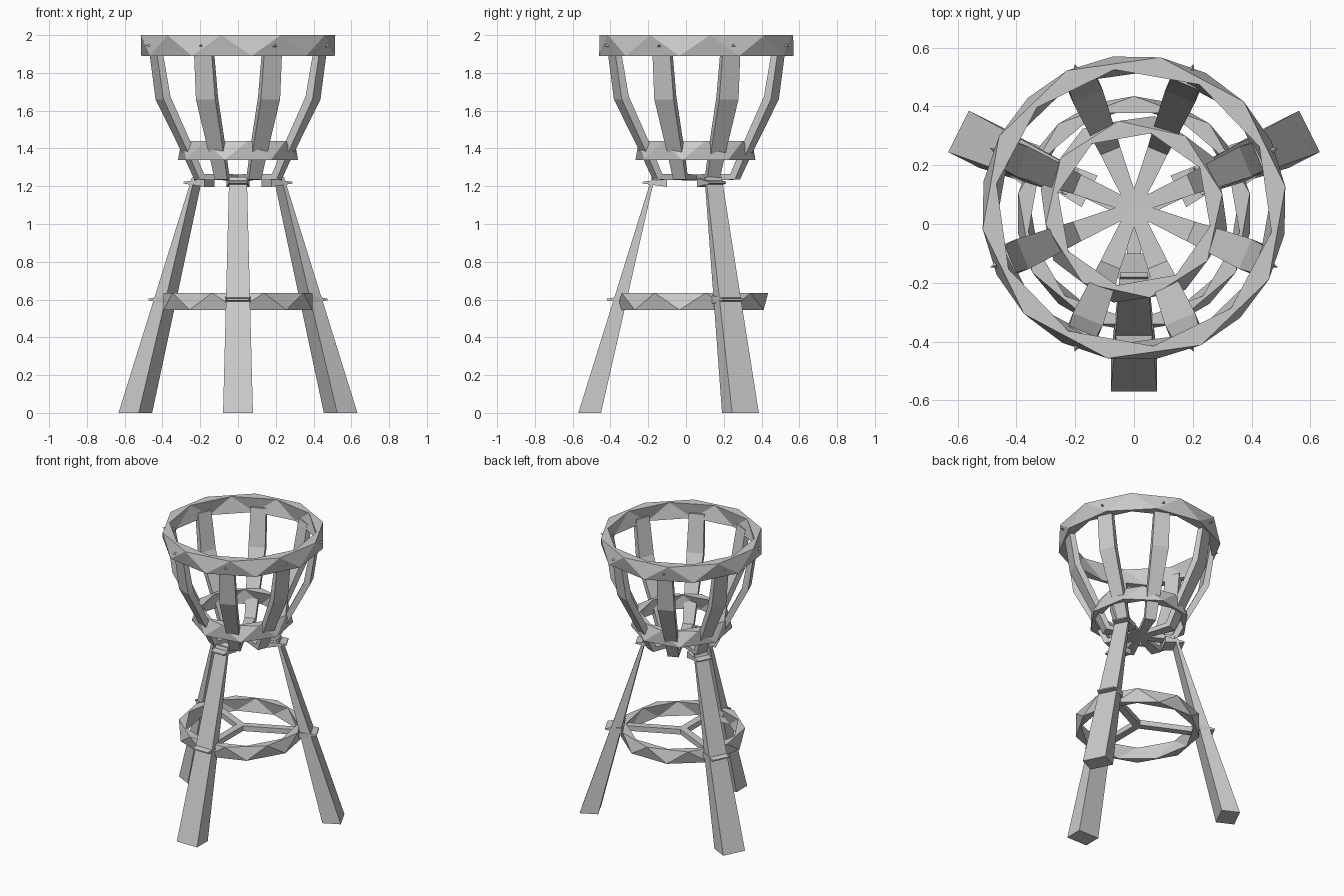
import bpy, bmesh, math
from mathutils import Vector

if "Cube" in bpy.data.objects:
    bpy.data.objects.remove(bpy.data.objects["Cube"])

CY = 0.055  # y of the basket axis


def make(name, verts, faces):
    me = bpy.data.meshes.new(name)
    me.from_pydata(verts, [], faces)
    bm = bmesh.new()
    bm.from_mesh(me)
    bmesh.ops.recalc_face_normals(bm, faces=bm.faces)
    bm.to_mesh(me)
    bm.free()
    ob = bpy.data.objects.new(name, me)
    bpy.context.collection.objects.link(ob)
    return ob


def sweep(name, sections):
    """Join a run of four-point sections into a closed bar."""
    verts = [p for s in sections for p in s]
    faces = [(0, 1, 2, 3), tuple(len(verts) - 4 + k for k in range(4))]
    for i in range(len(sections) - 1):
        a, b = 4 * i, 4 * i + 4
        faces += [(a + k, a + (k + 1) % 4, b + (k + 1) % 4, b + k) for k in range(4)]
    return make(name, verts, faces)


def frame(deg):
    a = math.radians(deg)
    return Vector((math.cos(a), math.sin(a), 0)), Vector((-math.sin(a), math.cos(a), 0))


def band(name, n, cy, z0, z1, r_bot, r_top, thick, turn=0):
    """Faceted hoop whose four edge loops are staggered by half a step."""
    loops = [(r_top, z1, 0), (r_bot, z0, .5), (r_bot - thick, z0, 0), (r_top - thick, z1, .5)]
    verts = []
    for r, z, off in loops:
        for i in range(n):
            d, _ = frame(turn + 360 * (i + off) / n)
            verts.append(d * r + Vector((0, cy, z)))
    faces = []
    for k in range(4):
        a, b = k * n, (k + 1) % 4 * n
        for i in range(n):
            j = (i + 1) % n
            if k % 2 == 0:
                faces += [(a + i, b + i, a + j), (a + j, b + i, b + j)]
            else:
                faces += [(a + i, b + i, b + j), (a + i, b + j, a + j)]
    return make(name, verts, faces)


def bar_section(c, d, t, r0, r1, w, z0, z1):
    """Vertical-ended section at outer radius r1 / inner radius r0."""
    return [c + d * r1 + t * w + Vector((0, 0, z1)), c + d * r1 - t * w + Vector((0, 0, z1)),
            c + d * r0 - t * w + Vector((0, 0, z0)), c + d * r0 + t * w + Vector((0, 0, z0))]


# hoops
band("top_hoop", 10, CY, 1.89, 2.0, 0.52, 0.52, 0.045, 8)
band("basket_lower_hoop", 8, CY - .005, 1.34, 1.44, 0.325, 0.305, 0.04, 10)
band("leg_hoop", 9, 0.035, 0.545, 0.635, 0.40, 0.40, 0.035, 10)

# basket ribs: outer r, outer z, inner r, inner z, half width
RIB = [(0.0, 1.23, 0.0, 1.26, 0.02), (0.235, 1.235, 0.21, 1.265, 0.036),
       (0.30, 1.37, 0.265, 1.385, 0.042), (0.45, 1.66, 0.41, 1.675, 0.055),
       (0.49, 1.93, 0.455, 1.93, 0.05)]
axis = Vector((0, CY, 0))
for i in range(8):
    d, t = frame(22.5 + 45 * i)
    sweep(f"basket_rib_{i + 1}",
          [bar_section(axis, d, t, ri, ro, w, zi, zo) for ro, zo, ri, zi, w in RIB])
    # pointed rivet through the top hoop
    p = axis + d * 0.49 + Vector((0, 0, 1.945))
    make(f"rivet_{i + 1}",
         [p + t * .02 - Vector((0, 0, .012)), p - t * .02 - Vector((0, 0, .012)),
          p + Vector((0, 0, .016)), p + d * .04],
         [(0, 1, 2), (0, 1, 3), (1, 2, 3), (2, 0, 3)])

# legs: direction, foot centre (outer face), top centre (outer face)
LEGS = {"front": (-90, (0, -.57), (0, -.18)),
        "back_right": (26.6, (.597, .315), (.222, .147)),
        "back_left": (153.4, (-.597, .315), (-.222, .147))}
for name, (deg, foot, top) in LEGS.items():
    d, t = frame(deg)
    foot, top = Vector((*foot, 0)), Vector((*top, 1.25))

    def flat(p, w, thick):
        return [p + t * w, p - t * w, p - d * thick - t * w, p - d * thick + t * w]

    sweep(f"{name}_leg", [flat(foot, .079, .12), flat(top, .047, .015)])

    # wedge collars where the hoop and the basket meet the leg
    for part, f, depth, back, w, h in (("collar", .48, .11, .035, .072, .022),
                                       ("top_bracket", .975, .13, .04, .06, .022)):
        p = foot.lerp(top, f)
        up = Vector((0, 0, h))
        sweep(f"{name}_leg_{part}",
              [[p + d * back + t * s * w * .8 + up * .2, p + d * back + t * s * w * .8 - up * .2,
                p - d * (depth - back) + t * s * w - up, p - d * (depth - back) + t * s * w + up]
               for s in (-1, 1)])

    # brace from the middle of the leg hoop to the leg
    end = foot.lerp(top, .48) - d * .03
    mid = Vector((0, 0.035, end.z))
    up = Vector((0, 0, .018))
    sweep(f"{name}_brace", [[q + t * .024 + up, q - t * .024 + up, q - t * .024 - up, q + t * .024 - up]
                            for q in (mid, end)])
